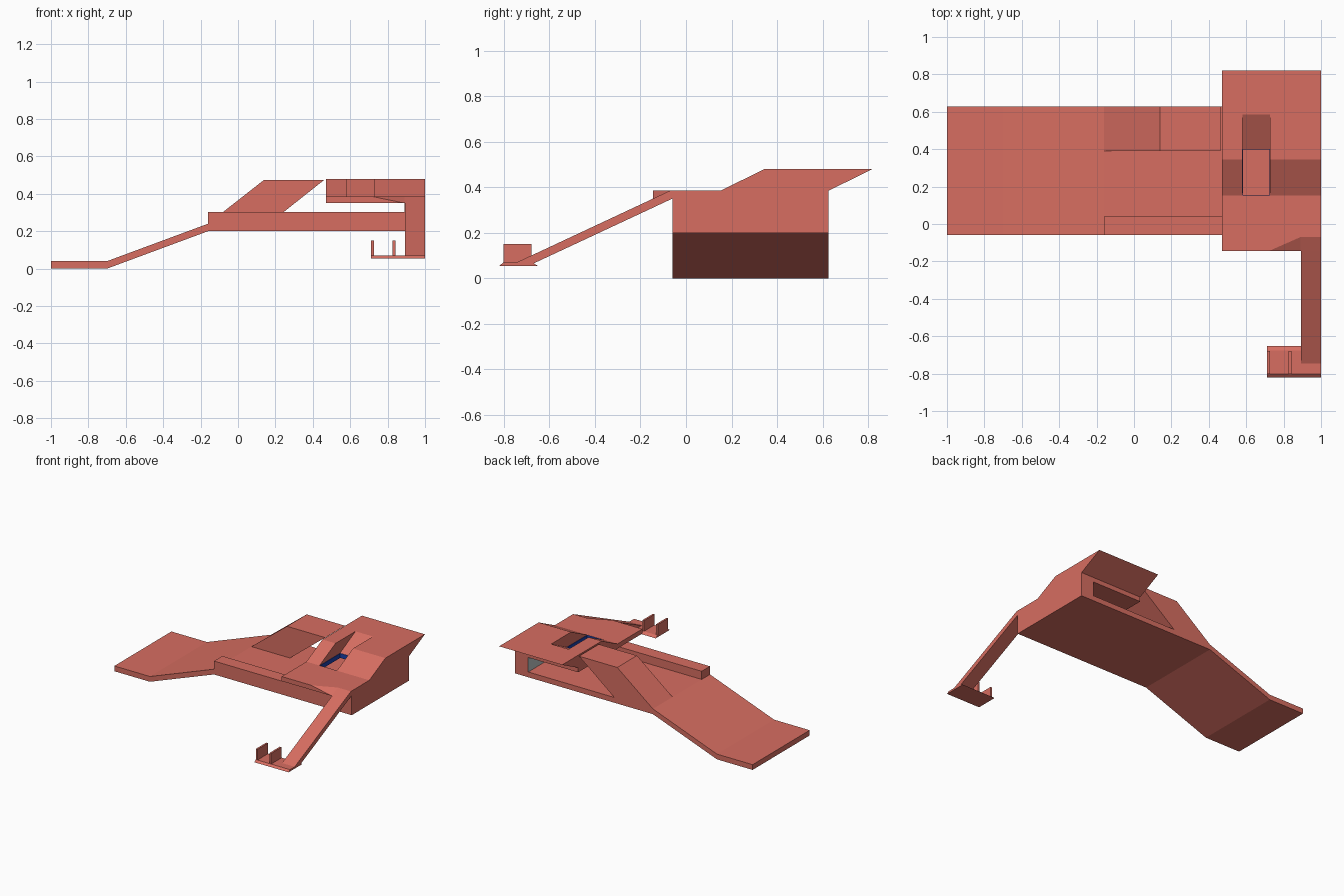
import bpy, bmesh

if "Cube" in bpy.data.objects:
    bpy.data.objects.remove(bpy.data.objects["Cube"])


def material(name, rgb):
    m = bpy.data.materials.new(name)
    m.diffuse_color = (*rgb, 1)
    m.use_nodes = True
    m.node_tree.nodes["Principled BSDF"].inputs["Base Color"].default_value = m.diffuse_color
    return m


RED = material("brick_red", (0.68, 0.155, 0.12))
BLUE = material("deep_blue", (0.01, 0.05, 0.40))
GREY = material("light_grey", (0.50, 0.53, 0.53))


def finish(name, bm, mat):
    bmesh.ops.recalc_face_normals(bm, faces=bm.faces[:])
    me = bpy.data.meshes.new(name)
    bm.to_mesh(me)
    bm.free()
    me.materials.append(mat)
    ob = bpy.data.objects.new(name, me)
    bpy.context.collection.objects.link(ob)
    return ob


def prism(name, profile, axis, lo, hi, mat=RED):
    """Extrude a profile: (x, z) points along y, or (y, z) points along x."""
    bm = bmesh.new()

    def ring(d):
        return [bm.verts.new((d, a, b) if axis == "x" else (a, d, b)) for a, b in profile]
    r0, r1 = ring(lo), ring(hi)
    bm.faces.new(r0)
    bm.faces.new(r1)
    n = len(profile)
    for i in range(n):
        j = (i + 1) % n
        bm.faces.new((r0[i], r0[j], r1[j], r1[i]))
    return finish(name, bm, mat)


def box(name, x0, x1, y0, y1, z0, z1, mat=RED):
    return prism(name, [(x0, z0), (x1, z0), (x1, z1), (x0, z1)], "y", y0, y1, mat)


def cut(ob, cutter):
    cutter.hide_render = True
    cutter.hide_set(True)
    m = ob.modifiers.new("cut", "BOOLEAN")
    m.operation = "DIFFERENCE"
    m.solver = "EXACT"
    m.object = cutter


def bake(ob):
    """Apply the cuts and drop the cutters."""
    dg = bpy.context.evaluated_depsgraph_get()
    me = bpy.data.meshes.new_from_object(ob.evaluated_get(dg))
    cutters = [m.object for m in ob.modifiers]
    ob.modifiers.clear()
    ob.data = me
    for c in cutters:
        bpy.data.objects.remove(c)


# entry ramp and floor
prism("ramp_floor", [(-1, 0), (-.7, 0), (-.16, .2), (.89, .2), (.89, .24),
                     (-.16, .24), (-.7, .04), (-1, .04)], "y", -.06, .627)

# low front wall
box("front_wall", -.16, .89, -.06, .04, .24, .302)

# slanted wing at the back of the floor
prism("slanted_wing", [(-.16, .24), (.165, .24), (.462, .475), (.14, .475)], "y", .39, .627)

# right wall, grey on the inside
wall = box("right_wall", .89, 1, -.06, .627, .2, .352)
wall.data.materials.append(GREY)
for p in wall.data.polygons:
    if p.normal.x < -.9:
        p.material_index = 1

# raised roof with overhangs
roof = prism("roof", [(-.145, .35), (.627, .35), (.627, .385), (.82, .48), (.345, .48),
                      (.152, .385), (-.145, .385)], "x", .47, 1)

# notch and opening through the roof
cut(roof, prism("notch_cutter", [(.152, .3), (.4, .3), (.4, .385), (.624, .5), (.152, .5)],
                "x", .58, .727))

# sloped corner where the arm meets the roof
bm = bmesh.new()
for x in (.6, .89, 1.1):
    for y in (-.3, .1):
        k = .4667 * (y + .145)
        bm.verts.new((x, y, .35 + k + max(0, .206 * (.89 - x))))
        bm.verts.new((x, y, .7))
bmesh.ops.convex_hull(bm, input=bm.verts[:])
cut(roof, finish("corner_cutter", bm, RED))
bake(roof)

# blue lining of the roof opening
t = .003
for i, (x0, x1, y0, y1) in enumerate([(.58, .58 + t, .152, .4), (.727 - t, .727, .152, .4),
                                      (.58 + t, .727 - t, .152, .152 + t),
                                      (.58 + t, .727 - t, .4 - t, .4)]):
    box(f"opening_lining_{i}", x0, x1, y0, y1, .35, .384, BLUE)

# sloping arm
prism("arm", [(-.145, .35), (-.06, .35), (-.685, .058), (-.765, .06)], "x", .893, 1)

# foot plate with two upright fins
prism("foot_plate", [(-.82, .055), (-.652, .055), (-.675, .069), (-.803, .069)], "x", .712, 1)
for i, x in enumerate((.712, .827)):
    box(f"fin_{i}", x, x + .014, -.803, -.678, .069, .15)
